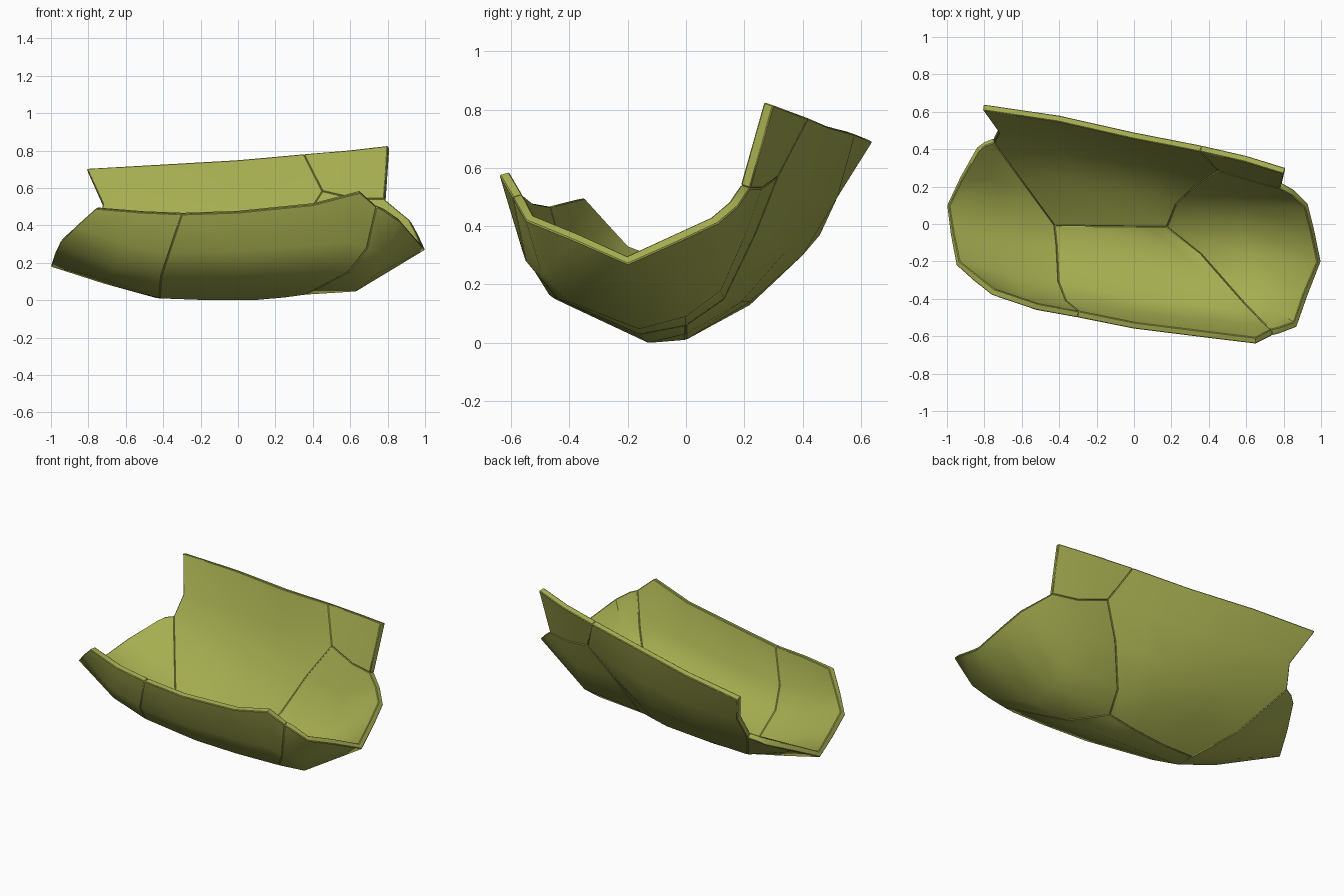
import bpy, bmesh, math
from mathutils import Vector

if "Cube" in bpy.data.objects:
    bpy.data.objects.remove(bpy.data.objects["Cube"])

THICK = 0.035
CENTRE = Vector((0, 0.0, 0.65))

# Shared seam of the left end with its neighbours, and of the right end
left_seam = [(-.30, -.50, .46), (-.37, -.44, .25), (-.41, -.33, .13), (-.42, -.12, .01),
             (-.43, 0, .01), (-.58, .22, .13), (-.75, .46, .37)]
right_seam = [(.74, -.595, .50), (.69, -.55, .28), (.59, -.44, .15), (.36, -.16, .03),
              (.18, 0, .06), (.23, .13, .15), (.34, .24, .38), (.46, .315, .57)]
# Seam along the bottom between front and back
keel = [left_seam[4], (-.2, 0, .01), (0, 0, .03), right_seam[4]]
# Seam under the rear corner piece
corner_seam = [right_seam[7], (.64, .26, .53), (.79, .22, .53)]

panels = {}
panels["left_end_panel"] = [
    left_seam,
    [(-.52, -.46, .47), (-.60, -.41, .30), (-.66, -.29, .18), (-.70, -.12, .11),
     (-.72, .04, .09), (-.76, .26, .20), (-.80, .44, .355)],
    [(-.76, -.38, .49), (-.86, -.30, .40), (-.95, -.22, .31), (-.98, -.06, .245),
     (-1, .10, .18), (-.93, .25, .255), (-.84, .41, .33)]]
panels["front_panel"] = [
    [left_seam[0], (0, -.56, .47), (.40, -.61, .51), (.65, -.64, .575), right_seam[0]],
    [left_seam[1], (0, -.50, .26), (.38, -.545, .29), (.60, -.56, .31), right_seam[1]],
    [left_seam[2], (0, -.42, .14), (.30, -.45, .15), (.50, -.47, .165), right_seam[2]],
    [left_seam[3], (-.15, -.12, 0), (.08, -.13, 0), (.25, -.15, .015), right_seam[3]],
    [keel[0], keel[1], keel[2], (.09, 0, .045), keel[3]]]
keel = [keel[0], keel[1], keel[2], (.09, 0, .045), keel[3]]
panels["back_panel"] = [
    keel,
    [left_seam[5], (-.30, .22, .14), (0, .19, .14), (.12, .16, .145), right_seam[5]],
    [left_seam[6], (-.38, .40, .30), (0, .34, .31), (.18, .30, .34), right_seam[6]],
    [(-.72, .52, .50), (-.40, .52, .50), (0, .43, .51), (.24, .38, .54), right_seam[7]],
    [(-.805, .64, .69), (-.40, .58, .715), (0, .49, .74), (.18, .455, .755), (.36, .42, .77)]]
panels["right_end_panel"] = [
    right_seam,
    [(.76, -.59, .49), (.78, -.50, .25), (.74, -.40, .14), (.63, -.16, .047),
     (.60, 0, .09), (.62, .12, .18), (.62, .20, .36), corner_seam[1]],
    [(.78, -.585, .48), (.87, -.55, .42), (.93, -.38, .35), (1, -.20, .27),
     (.965, -.03, .345), (.93, .11, .41), (.86, .18, .47), corner_seam[2]]]
panels["rear_corner_panel"] = [
    corner_seam, [(.36, .42, .77), (.60, .365, .79), (.81, .30, .815)]]


def key(p):
    return tuple(round(c, 3) for c in p)


def quads(rows):
    for i in range(len(rows) - 1):
        for j in range(len(rows[0]) - 1):
            yield (i, j), (i, j + 1), (i + 1, j + 1), (i + 1, j)


# Outward normals averaged over the whole shell, so neighbouring panels meet exactly
normals = {}
for rows in panels.values():
    for q in quads(rows):
        p = [Vector(rows[i][j]) for i, j in q]
        n = (p[2] - p[0]).cross(p[3] - p[1])
        n.normalize()
        if n.dot(sum(p, Vector()) / 4 - CENTRE) < 0:
            n.negate()
        for v in p:
            normals[key(v)] = normals.get(key(v), Vector()) + n

mat = bpy.data.materials.new("olive")
mat.diffuse_color = (0.38, 0.42, 0.08, 1)
mat.use_nodes = True
mat.node_tree.nodes["Principled BSDF"].inputs["Base Color"].default_value = mat.diffuse_color


def make_panel(name, rows):
    bm = bmesh.new()
    outer = [[bm.verts.new(p) for p in r] for r in rows]
    inner = [[bm.verts.new(Vector(p) - normals[key(p)].normalized() * THICK) for p in r] for r in rows]
    for q in quads(rows):
        bm.faces.new([outer[i][j] for i, j in q])
        bm.faces.new([inner[i][j] for i, j in reversed(q)])
    # walls round the panel edge
    h, w = len(rows), len(rows[0])
    loop = [(0, j) for j in range(w)] + [(i, w - 1) for i in range(1, h)]
    loop += [(h - 1, j) for j in range(w - 2, -1, -1)] + [(i, 0) for i in range(h - 2, 0, -1)]
    for (a, b), (c, d) in zip(loop, loop[1:] + loop[:1]):
        bm.faces.new([outer[a][b], inner[a][b], inner[c][d], outer[c][d]])
    bmesh.ops.recalc_face_normals(bm, faces=bm.faces)
    me = bpy.data.meshes.new(name)
    bm.to_mesh(me)
    bm.free()
    ob = bpy.data.objects.new(name, me)
    bpy.context.collection.objects.link(ob)
    me.materials.append(mat)
    bpy.ops.object.select_all(action='DESELECT')
    ob.select_set(True)
    bpy.context.view_layer.objects.active = ob
    bpy.ops.object.shade_smooth_by_angle(angle=math.radians(50))
    # softened panel edges leave a fine groove at the seams
    bev = ob.modifiers.new("edge_bevel", 'BEVEL')
    bev.width = 0.004
    bev.segments = 1
    bev.limit_method = 'ANGLE'
    bev.angle_limit = math.radians(60)


for name, rows in panels.items():
    make_panel(name, rows)
